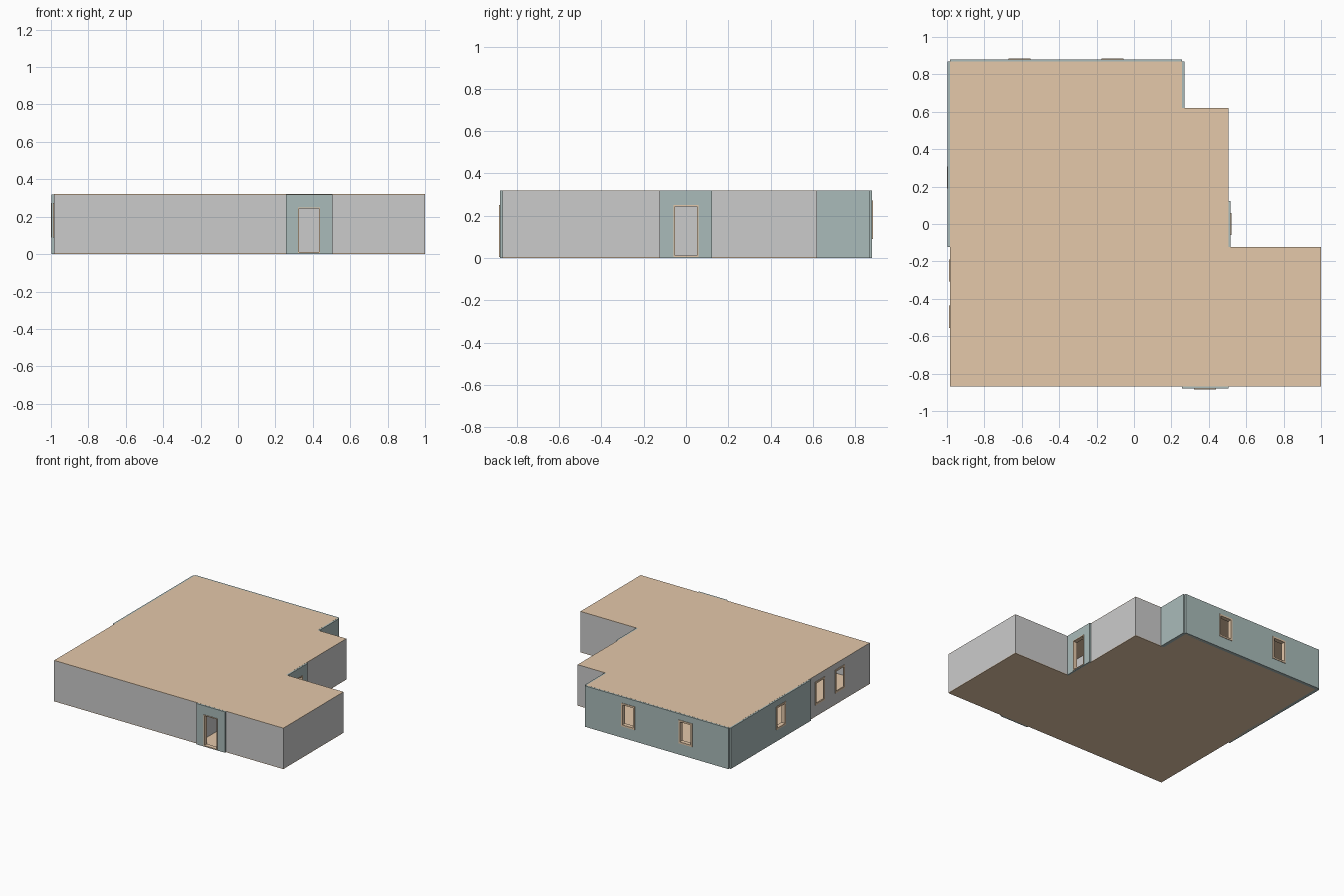
import bpy, bmesh
from mathutils import Vector

if "Cube" in bpy.data.objects:
    bpy.data.objects.remove(bpy.data.objects["Cube"])

U = 0.24794                  # plan grid module
X0, Y0 = -0.9835, -0.8678    # plan grid origin
H, FLOOR = 0.32, 0.005
THICK, LIP = 0.025, 0.004    # clad wall thickness, frame projection
# opening: half width, bottom, top, frame border
DOOR = (0.059, FLOOR, 0.25, 0.006)
WINDOW = (0.059, 0.09, 0.272, 0.013)


def material(name, rgb):
    m = bpy.data.materials.new(name)
    m.diffuse_color = (*rgb, 1)
    m.use_nodes = True
    m.node_tree.nodes["Principled BSDF"].inputs["Base Color"].default_value = m.diffuse_color
    return m


TAN = material("tan", (0.78, 0.58, 0.40))
TEAL = material("teal", (0.40, 0.50, 0.49))


def finish(name, bm, mat=None, thickness=0):
    bmesh.ops.remove_doubles(bm, verts=bm.verts, dist=1e-5)
    me = bpy.data.meshes.new(name)
    bm.to_mesh(me)
    bm.free()
    ob = bpy.data.objects.new(name, me)
    bpy.context.collection.objects.link(ob)
    if mat:
        me.materials.append(mat)
    if thickness:
        mod = ob.modifiers.new("thickness", "SOLIDIFY")
        mod.thickness, mod.offset = thickness, 0
    return ob


def point(i, j, z=0):
    return Vector((X0 + i * U, Y0 + j * U, z))


def rect(s0, s1, z0, z1):
    return [(s0, z0), (s1, z0), (s1, z1), (s0, z1)]


def wall(name, a, b, mat=None, openings=None):
    """Run of wall modules; openings maps module number to a door or window."""
    openings = openings or {}
    p, q = point(*a), point(*b)
    along = (q - p).normalized()
    count = round((q - p).length / U)
    to3d = lambda sz: p + along * sz[0] + Vector((0, 0, sz[1]))

    def face(bm, pts):
        bm.faces.new([bm.verts.new(to3d(c)) for c in pts])

    def ring(bm, outer, inner):
        for k in range(4):
            n = (k + 1) % 4
            face(bm, [outer[k], outer[n], inner[n], inner[k]])

    bm = bmesh.new()
    base = 0 if mat else FLOOR
    for k in range(count):
        cell = rect(k * U, (k + 1) * U, base, H)
        if k not in openings:
            face(bm, cell)
            continue
        half, z0, z1, t = openings[k]
        c = (k + 0.5) * U
        hole = rect(c - half + 0.002, c + half - 0.002, z0 + 0.002, z1 - 0.002)
        ring(bm, cell, hole)
        # tan frame lining the opening
        fb = bmesh.new()
        ring(fb, rect(c - half, c + half, z0, z1),
             rect(c - half + t, c + half - t, z0 + t, z1 - t))
        depth = (THICK if mat else 0.002) + 2 * LIP
        finish(f"{name}_frame_{k}", fb, TAN, depth)
    finish(name, bm, mat, THICK if mat else 0)


def slab(name, z0, z1, inset):
    """Flat plate following the stepped plan."""
    plan = [(0, 0), (8, 0), (8, 3), (6, 3), (6, 6), (5, 6), (5, 7), (0, 7)]
    bm = bmesh.new()
    f = bm.faces.new([bm.verts.new(point(i, j, z0)) for i, j in plan])
    if inset:
        r = bmesh.ops.inset_region(bm, faces=[f], thickness=inset, use_even_offset=True)
        bmesh.ops.delete(bm, geom=r["faces"], context="FACES")
    ext = bmesh.ops.extrude_face_region(bm, geom=bm.faces[:], use_keep_orig=True)
    bmesh.ops.translate(bm, vec=(0, 0, z1 - z0),
                        verts=[v for v in ext["geom"] if isinstance(v, bmesh.types.BMVert)])
    bmesh.ops.recalc_face_normals(bm, faces=bm.faces)
    finish(name, bm, TAN)


# floor and roof
slab("floor", 0, FLOOR, 0)
slab("roof", H - 0.003, H + 0.0005, 0)

# outer walls, counter-clockwise from the front left corner
wall("front_wall_left", (0, 0), (5, 0))
wall("front_entrance", (5, 0), (6, 0), TEAL, {0: DOOR})
wall("front_wall_right", (6, 0), (8, 0))
wall("wing_end_wall", (8, 0), (8, 3))
wall("wing_back_wall", (8, 3), (6, 3))
wall("side_entrance", (6, 3), (6, 4), TEAL, {0: DOOR})
wall("right_wall", (6, 4), (6, 6))
wall("step_wall", (6, 6), (5, 6))
wall("corner_wall", (5, 6), (5, 7), TEAL)
wall("back_wall", (5, 7), (0, 7), TEAL, {1: WINDOW, 3: WINDOW})
wall("left_wall_back", (0, 7), (0, 3), TEAL, {2: WINDOW})
wall("left_wall_front", (0, 3), (0, 0), None, {0: WINDOW, 1: WINDOW})

# inner partition seen through the doors
wall("inner_partition", (5, 0), (5, 6))
